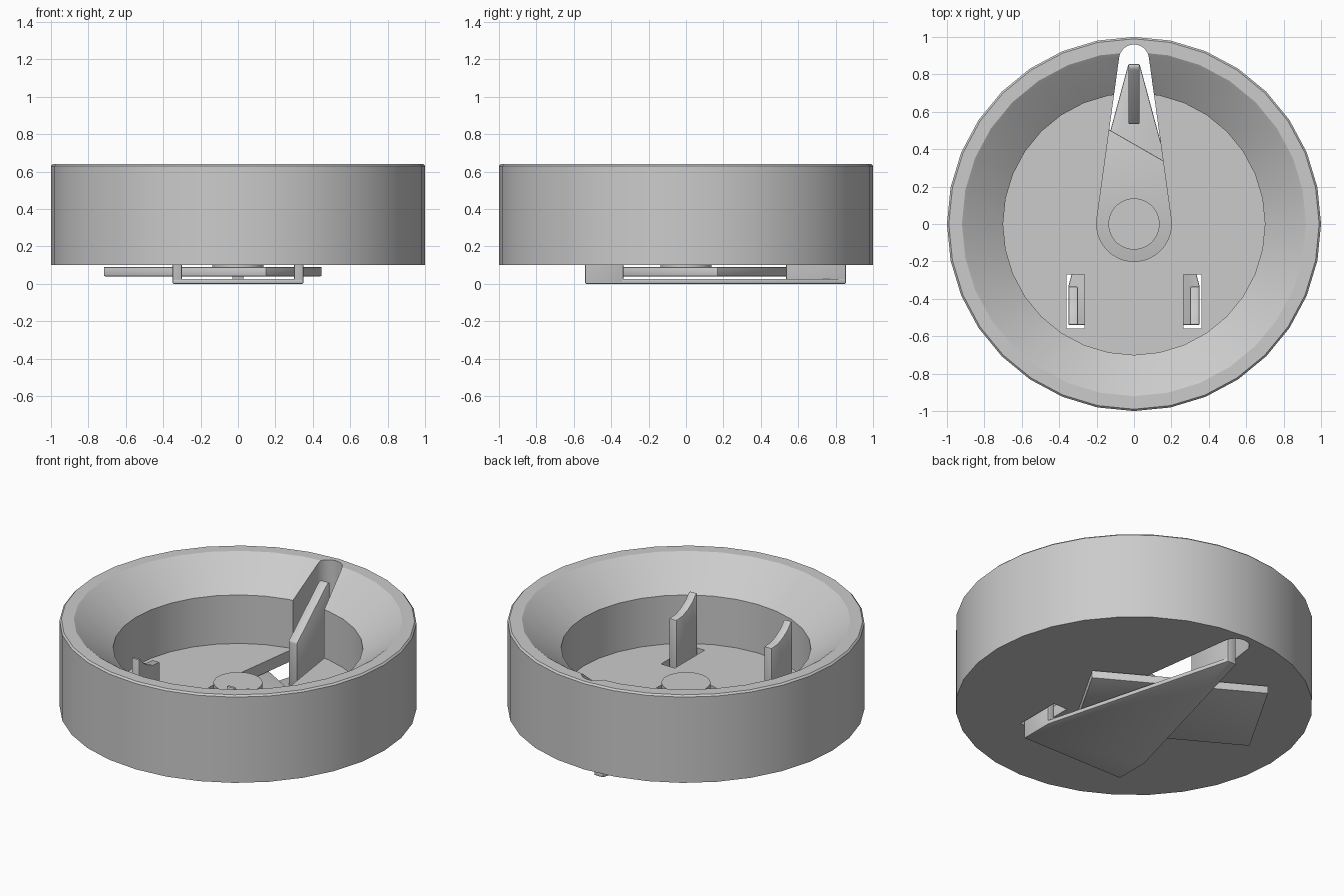
import bpy, bmesh
from math import sin, cos, pi, asin, tau

if "Cube" in bpy.data.objects:
    bpy.data.objects.remove(bpy.data.objects["Cube"])


def make_object(name, bm):
    bmesh.ops.recalc_face_normals(bm, faces=bm.faces)
    mesh = bpy.data.meshes.new(name)
    bm.to_mesh(mesh)
    bm.free()
    ob = bpy.data.objects.new(name, mesh)
    bpy.context.collection.objects.link(ob)
    return ob


def prism(name, base, offset):
    """Extrude a closed outline of 3D points by an offset."""
    bm = bmesh.new()
    face = bm.faces.new([bm.verts.new(p) for p in base])
    new = bmesh.ops.extrude_face_region(bm, geom=[face])["geom"]
    bmesh.ops.translate(bm, vec=offset,
                        verts=[g for g in new if isinstance(g, bmesh.types.BMVert)])
    return make_object(name, bm)


def slab(name, outline, z0, z1):
    return prism(name, [(x, y, z0) for x, y in outline], (0, 0, z1 - z0))


def activate(ob):
    bpy.ops.object.select_all(action="DESELECT")
    ob.select_set(True)
    bpy.context.view_layer.objects.active = ob


def smooth(ob):
    activate(ob)
    bpy.ops.object.shade_smooth_by_angle(angle=pi / 6)


def soften(ob, width=0.006):
    mod = ob.modifiers.new("soft_edges", "BEVEL")
    mod.width, mod.segments, mod.limit_method = width, 2, "ANGLE"
    activate(ob)
    bpy.ops.object.modifier_apply(modifier=mod.name)
    smooth(ob)


def cut(ob, cutter):
    mod = ob.modifiers.new("cut", "BOOLEAN")
    mod.operation, mod.solver, mod.object = "DIFFERENCE", "EXACT", cutter
    activate(ob)
    bpy.ops.object.modifier_apply(modifier=mod.name)
    bpy.data.objects.remove(cutter)


def arc(cy, r, a0, a1, n):
    return [(r * cos(a0 + (a1 - a0) * i / n), cy + r * sin(a0 + (a1 - a0) * i / n))
            for i in range(n + 1)]


# Bowl: lathed profile with a funnel-shaped inside
profile = [(1, 0.1), (1, 0.63), (0.99, 0.64), (0.92, 0.64), (0.905, 0.63),
           (0.70, 0.47), (0.70, 0.17)]
SIDES = 32
bm = bmesh.new()
rings = [[bm.verts.new((r * cos(tau * i / SIDES), r * sin(tau * i / SIDES), z))
          for i in range(SIDES)] for r, z in profile]
for a, b in zip(rings, rings[1:]):
    for i in range(SIDES):
        j = (i + 1) % SIDES
        bm.faces.new((a[i], a[j], b[j], b[i]))
bm.faces.new(rings[0])
bm.faces.new(rings[-1])
bowl = make_object("bowl", bm)

# Teardrop slot through floor and wall
t = asin((0.2 - 0.08) / 0.88)
teardrop = arc(0.88, 0.08, t, pi - t, 12) + arc(0, 0.2, pi - t, tau + t, 28)
cut(bowl, slab("slot_cutter", teardrop, 0.0, 0.8))

# Openings for the two short fins
for s in (-1, 1):
    x0, x1 = s * 0.265, s * 0.36
    cut(bowl, slab("opening_cutter",
                   [(x0, -0.56), (x1, -0.56), (x1, -0.27), (x0, -0.27)], 0.0, 0.3))
smooth(bowl)

# Pivot button in the middle of the floor
smooth(slab("pivot_button", arc(0, 0.137, 0, tau, 48)[:-1], 0.085, 0.255))

# Rotated rectangular plate under the bowl
soften(slab("cross_plate",
            [(-0.72, 0.15), (0.15, -0.35), (0.45, 0.17), (-0.42, 0.67)], 0.04, 0.09))

# Arrow-shaped base plate
soften(slab("base_plate",
            [(-0.35, -0.54), (0.35, -0.54), (0.35, -0.33), (0.03, 0.855),
             (-0.03, 0.855), (-0.35, -0.33)], 0.0, 0.026))

# Fins standing on the base plate
tip = [(0.535, 0.003), (0.535, 0.30), (0.82, 0.545), (0.835, 0.555),
       (0.855, 0.555), (0.855, 0.003)]
soften(prism("tip_fin", [(-0.03, y, z) for y, z in tip], (0.06, 0, 0)))
short = [(-0.335, 0.003), (-0.335, 0.43), (-0.40, 0.435), (-0.45, 0.455),
         (-0.495, 0.485), (-0.525, 0.52), (-0.54, 0.52), (-0.54, 0.003)]
for s, side in ((-1, "left"), (1, "right")):
    soften(prism("short_fin_" + side, [(s * 0.30, y, z) for y, z in short],
                 (s * 0.05, 0, 0)))
